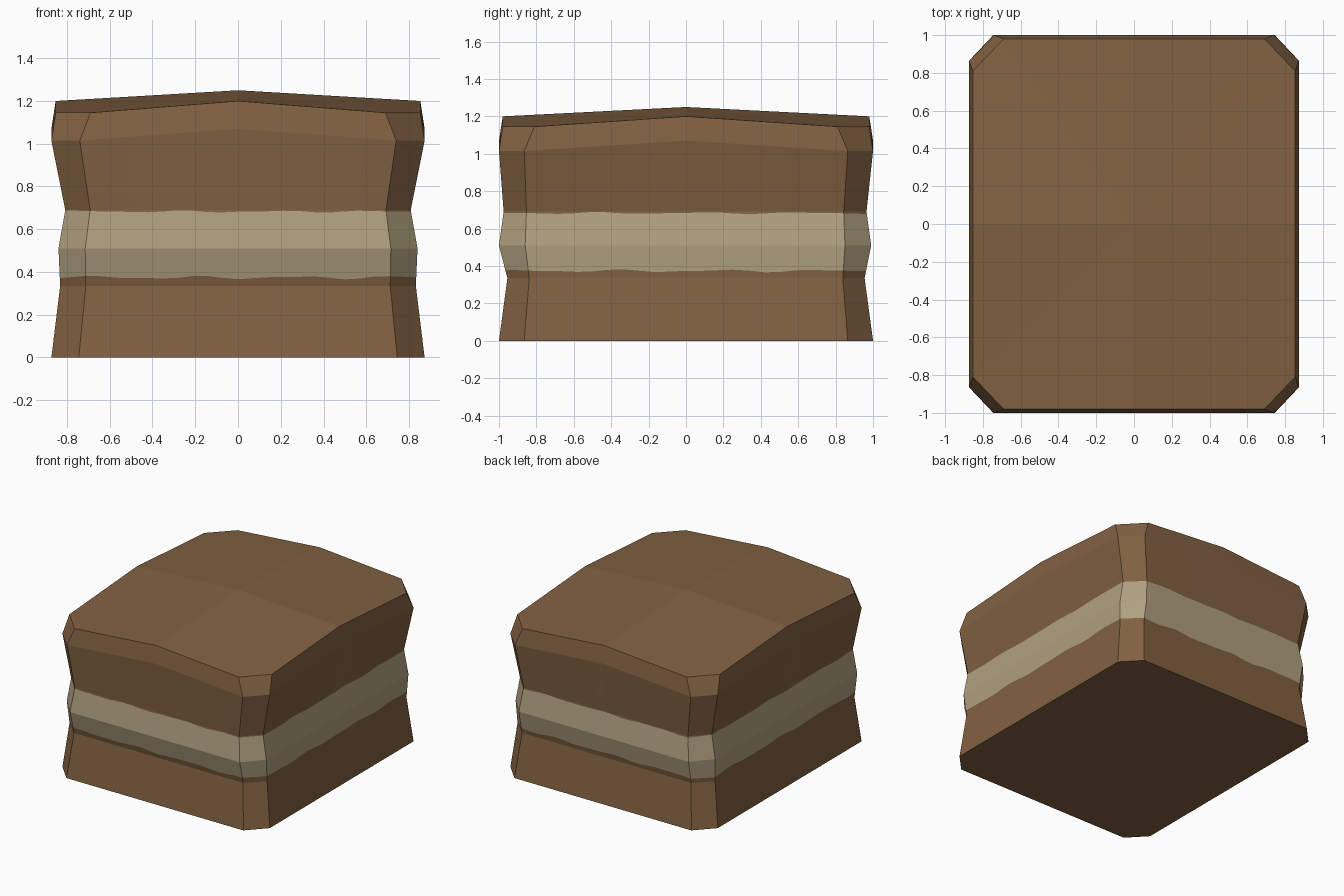
import bpy, bmesh, math

if "Cube" in bpy.data.objects:
    bpy.data.objects.remove(bpy.data.objects["Cube"])

def material(name, col):
    m = bpy.data.materials.new(name)
    m.diffuse_color = (*col, 1)
    m.use_nodes = True
    m.node_tree.nodes["Principled BSDF"].inputs["Base Color"].default_value = m.diffuse_color
    return m

brown = material("brown crust", (0.223, 0.120, 0.054))
cream = material("cream filling", (0.434, 0.352, 0.216))

# Ring profile: z, half width, half depth, corner x, corner y, rise at side middles, y shift
RINGS = [
    (0.0,   0.873, 1.0,   0.745, 0.865, 0.0,   0.0),
    (0.335, 0.832, 0.955, 0.712, 0.838, 0.0,   0.0),
    (0.51,  0.84,  0.995, 0.715, 0.855, 0.0,  -0.005),
    (0.69,  0.808, 0.97,  0.692, 0.848, 0.0,  -0.005),
    (1.015, 0.873, 1.0,   0.74,  0.865, 0.055, 0.0),
    (1.145, 0.853, 0.98,  0.69,  0.81,  0.055, 0.0),
]
N = 20  # points along each long side

def ring_points(r):
    z, hx, hy, cx, cy, rise, dy = r
    pts = []
    sides = [((-cx, -hy), (cx, -hy)), ((hx, -cy), (hx, cy)),
             ((cx, hy), (-cx, hy)), ((-hx, cy), (-hx, -cy))]
    for a, b in sides:
        for i in range(N + 1):
            t = i / N
            pts.append((a[0] + (b[0] - a[0]) * t,
                        a[1] + (b[1] - a[1]) * t + dy,
                        z + rise * (1 - abs(2 * t - 1))))
    return pts

def wavy(low, high, z, amp, phase):
    """Uneven filling edge lying on the wall between two profile rings."""
    lo, hi = ring_points(low), ring_points(high)
    out = []
    for i, (p, q) in enumerate(zip(lo, hi)):
        a = 2 * math.pi * i / len(lo)
        w = (math.sin(13 * a + phase) + 0.6 * math.sin(22 * a + 2 * phase)) / 1.6
        t = (z + amp * w - low[0]) / (high[0] - low[0])
        out.append(tuple(u + (v - u) * t for u, v in zip(p, q)))
    return out

R = RINGS
layers = [ring_points(R[0]), ring_points(R[1]),
          wavy(R[1], R[2], 0.374, 0.009, 0.7), ring_points(R[2]),
          wavy(R[2], R[3], 0.683, 0.006, 1.9), ring_points(R[3]),
          ring_points(R[4]), ring_points(R[5])]

# Body: stacked chamfered rings, filling coloured by layer
bm = bmesh.new()
loops = [[bm.verts.new(p) for p in layer] for layer in layers]
count = len(loops[0])
for k in range(len(loops) - 1):
    for i in range(count):
        j = (i + 1) % count
        f = bm.faces.new((loops[k][i], loops[k][j], loops[k + 1][j], loops[k + 1][i]))
        f.material_index = 1 if k in (2, 3) else 0

# Flat base and low pyramid top
bm.faces.new(list(reversed(loops[0])))
peak = bm.verts.new((0, 0, 1.25))
for i in range(count):
    bm.faces.new((loops[-1][i], loops[-1][(i + 1) % count], peak))
bmesh.ops.recalc_face_normals(bm, faces=bm.faces)

me = bpy.data.meshes.new("filled_block")
bm.to_mesh(me)
bm.free()
me.materials.append(brown)
me.materials.append(cream)
ob = bpy.data.objects.new("filled_block", me)
bpy.context.collection.objects.link(ob)
